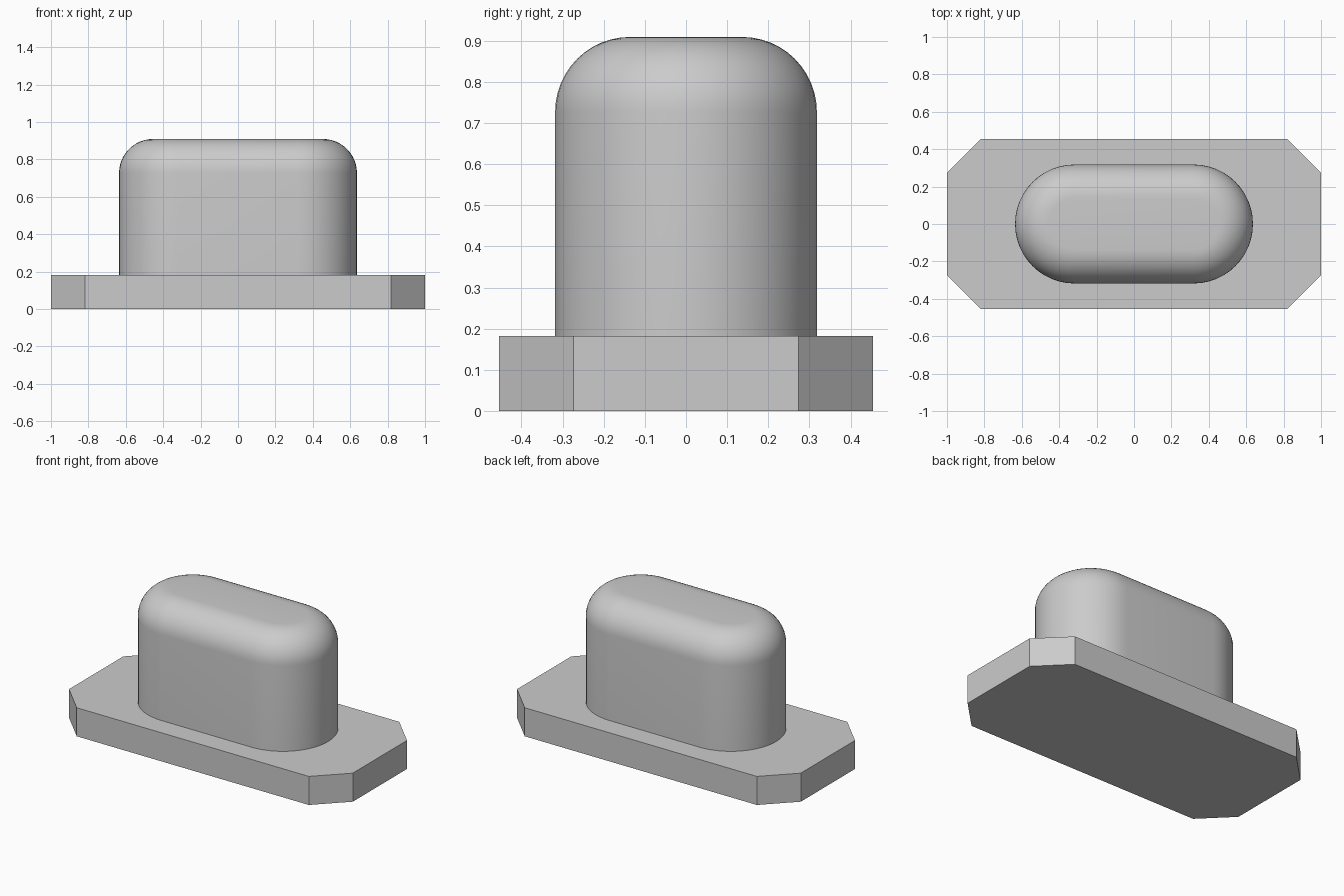
import bpy, bmesh
from math import sin, cos, pi, radians

cube = bpy.data.objects.get("Cube")
if cube:
    bpy.data.objects.remove(cube, do_unlink=True)

# One plain grey for everything
grey = bpy.data.materials.new("plain_grey")
grey.use_nodes = True
colour = (0.6, 0.6, 0.6, 1)
grey.diffuse_color = colour
grey.node_tree.nodes["Principled BSDF"].inputs["Base Color"].default_value = colour


def loft(name, rings):
    """Closed solid through a stack of matching outlines, bottom to top."""
    bm = bmesh.new()
    loops = [[bm.verts.new(p) for p in ring] for ring in rings]
    n = len(loops[0])
    for low, high in zip(loops, loops[1:]):
        for i in range(n):
            j = (i + 1) % n
            bm.faces.new((low[i], low[j], high[j], high[i]))
    bm.faces.new(loops[0][::-1])
    bm.faces.new(loops[-1])
    mesh = bpy.data.meshes.new(name)
    bm.to_mesh(mesh)
    bm.free()
    mesh.materials.append(grey)
    obj = bpy.data.objects.new(name, mesh)
    bpy.context.collection.objects.link(obj)
    return obj


def octagon(x, y, cut, z):
    return [(x, cut - y, z), (x, y - cut, z), (x - cut, y, z), (cut - x, y, z),
            (-x, y - cut, z), (-x, cut - y, z), (cut - x, -y, z), (x - cut, -y, z)]


def stadium(half_straight, radius, z, steps=24):
    ring = []
    for side, start in ((1, -pi / 2), (-1, pi / 2)):
        for i in range(steps + 1):
            a = start + pi * i / steps
            ring.append((side * half_straight + radius * cos(a), radius * sin(a), z))
    return ring


# Flat base plate with chamfered corners
BASE_TOP = 0.182
loft("base_plate", [octagon(1, 0.455, 0.182, z) for z in (0, BASE_TOP)])

# Upright key with round ends and a rounded top edge
RADIUS, TOP, FILLET, STEPS = 0.318, 0.909, 0.182, 12
rings = [stadium(RADIUS, RADIUS, BASE_TOP)]
for i in range(STEPS + 1):
    a = pi / 2 * i / STEPS
    rings.append(stadium(RADIUS, RADIUS - FILLET * (1 - cos(a)),
                         TOP - FILLET * (1 - sin(a))))
key = loft("rounded_key", rings)

bpy.ops.object.select_all(action="DESELECT")
key.select_set(True)
bpy.context.view_layer.objects.active = key
bpy.ops.object.shade_smooth_by_angle(angle=radians(30))
